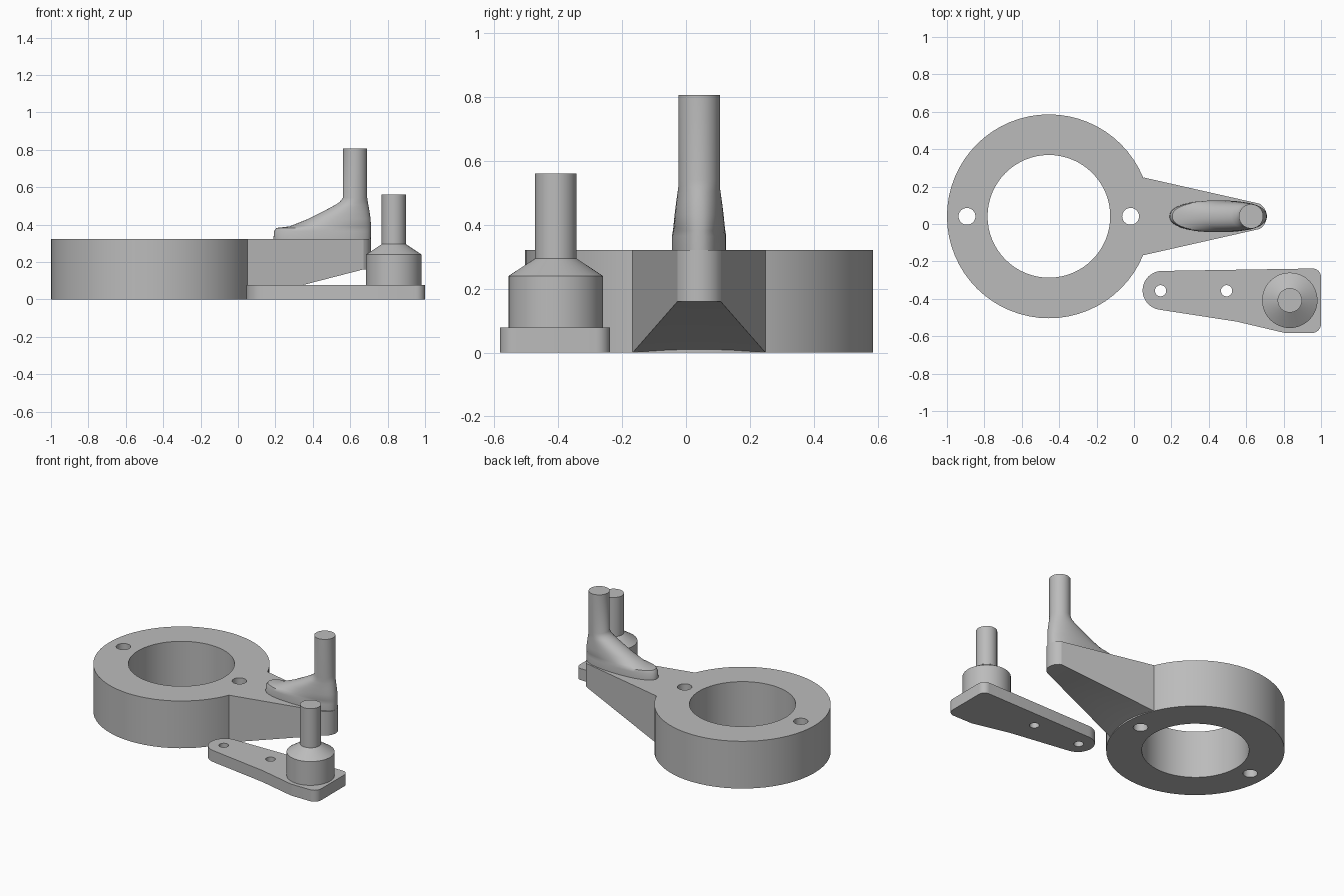
import bpy, bmesh
from math import cos, sin, pi, radians, copysign

if "Cube" in bpy.data.objects:
    bpy.data.objects.remove(bpy.data.objects["Cube"], do_unlink=True)

grey = bpy.data.materials.new("plain grey")
grey.use_nodes = True
colour = (0.5, 0.5, 0.5, 1)
grey.diffuse_color = colour
grey.node_tree.nodes["Principled BSDF"].inputs["Base Color"].default_value = colour


def arc(cx, cy, r, start, end, n):
    """Points on an arc, angles in degrees."""
    step = (end - start) / n
    return [(cx + r * cos(radians(start + step * i)),
             cy + r * sin(radians(start + step * i))) for i in range(n + 1)]


def circle(cx, cy, r, n=48):
    return arc(cx, cy, r, 0, 360, n)[:-1]


def loft(name, rings):
    """Closed solid skinned through rings of 3D points."""
    bm = bmesh.new()
    loops = [[bm.verts.new(p) for p in ring] for ring in rings]
    n = len(loops[0])
    for low, high in zip(loops, loops[1:]):
        for i in range(n):
            j = (i + 1) % n
            bm.faces.new((low[i], low[j], high[j], high[i]))
    bm.faces.new(loops[0][::-1])
    bm.faces.new(loops[-1])
    bmesh.ops.recalc_face_normals(bm, faces=bm.faces)
    mesh = bpy.data.meshes.new(name)
    bm.to_mesh(mesh)
    bm.free()
    mesh.materials.append(grey)
    obj = bpy.data.objects.new(name, mesh)
    bpy.context.collection.objects.link(obj)
    return obj


def prism(name, outline, top, bottom=lambda x: 0):
    return loft(name, [[(x, y, bottom(x)) for x, y in outline],
                       [(x, y, top) for x, y in outline]])


def combine(obj, other, operation):
    """Apply a boolean and delete the helper."""
    mod = obj.modifiers.new("boolean", "BOOLEAN")
    mod.operation, mod.object, mod.solver = operation, other, "EXACT"
    bpy.context.view_layer.objects.active = obj
    bpy.ops.object.modifier_apply(modifier=mod.name)
    bpy.data.objects.remove(other, do_unlink=True)


def drill(obj, x, y, r, n):
    cutter = loft("hole_cutter", [[(px, py, z) for px, py in circle(x, y, r, n)]
                                  for z in (-0.1, 0.5)])
    cutter.hide_render = True
    combine(obj, cutter, "DIFFERENCE")


def smooth(obj, angle=25):
    bpy.ops.object.select_all(action="DESELECT")
    obj.select_set(True)
    bpy.context.view_layer.objects.active = obj
    bpy.ops.object.shade_smooth_by_angle(angle=radians(angle))


# Ring with tapering arm, sloped underneath, and rounded arm tip
MID, TOP = 0.041, 0.322
body = prism("ring_and_arm", circle(-0.455, MID, 0.545, 64), TOP)
arm = prism("arm", [(0.05, MID - 0.208), (0.67, MID - 0.068),
                    (0.67, MID + 0.068), (0.05, MID + 0.208)], TOP,
            lambda x: 0.16 * (x - 0.05) / 0.62)
combine(body, arm, "UNION")
tip = prism("arm_tip", arc(0.632, MID, 0.078, -61, 61, 12), TOP, lambda x: 0.16)
combine(body, tip, "UNION")
drill(body, -0.455, MID, 0.328, 64)
for x in (-0.893, -0.018):
    drill(body, x, MID, 0.045, 32)
smooth(body)

# Shoe-shaped foot that narrows upward into a round post
def foot_ring(z, left, right, half_width, power, n=48):
    cx, rx = (left + right) / 2, (right - left) / 2
    ring = []
    for i in range(n):
        c, s = cos(2 * pi * i / n), sin(2 * pi * i / n)
        ring.append((cx + rx * copysign(abs(c) ** power, c),
                     MID + half_width * copysign(abs(s) ** power, s), z))
    return ring


sections = [(TOP, 0.190, 0.710, 0.085, 0.88), (0.365, 0.193, 0.711, 0.085, 0.88),
            (0.382, 0.205, 0.711, 0.082, 0.88), (0.390, 0.275, 0.711, 0.081, 0.88),
            (0.430, 0.375, 0.709, 0.077, 0.9), (0.470, 0.455, 0.703, 0.072, 0.95),
            (0.505, 0.520, 0.697, 0.067, 1), (0.520, 0.543, 0.694, 0.065, 1),
            (0.543, 0.561, 0.691, 0.065, 1), (0.807, 0.561, 0.691, 0.065, 1)]
smooth(loft("foot_and_post", [foot_ring(*s) for s in sections]), 40)

# Flat lever plate with rounded corners and two holes
outline = (arc(0.15, -0.355, 0.104, 92, 262, 20) + [(0.55, -0.522)]
           + arc(0.815, -0.525, 0.058, 257, 270, 3)
           + arc(0.95, -0.533, 0.05, 270, 360, 8)
           + arc(0.955, -0.283, 0.045, 0, 90, 8))
plate = prism("lever_plate", outline, 0.078)
for x in (0.142, 0.495):
    drill(plate, x, -0.357, 0.03, 32)
smooth(plate)

# Stepped boss with cone and pin on the plate
profile = [(0.148, 0.078), (0.148, 0.24), (0.065, 0.295), (0.065, 0.562)]
smooth(loft("boss_and_pin", [[(x, y, z) for x, y in circle(0.833, -0.408, r)]
                             for r, z in profile]))
